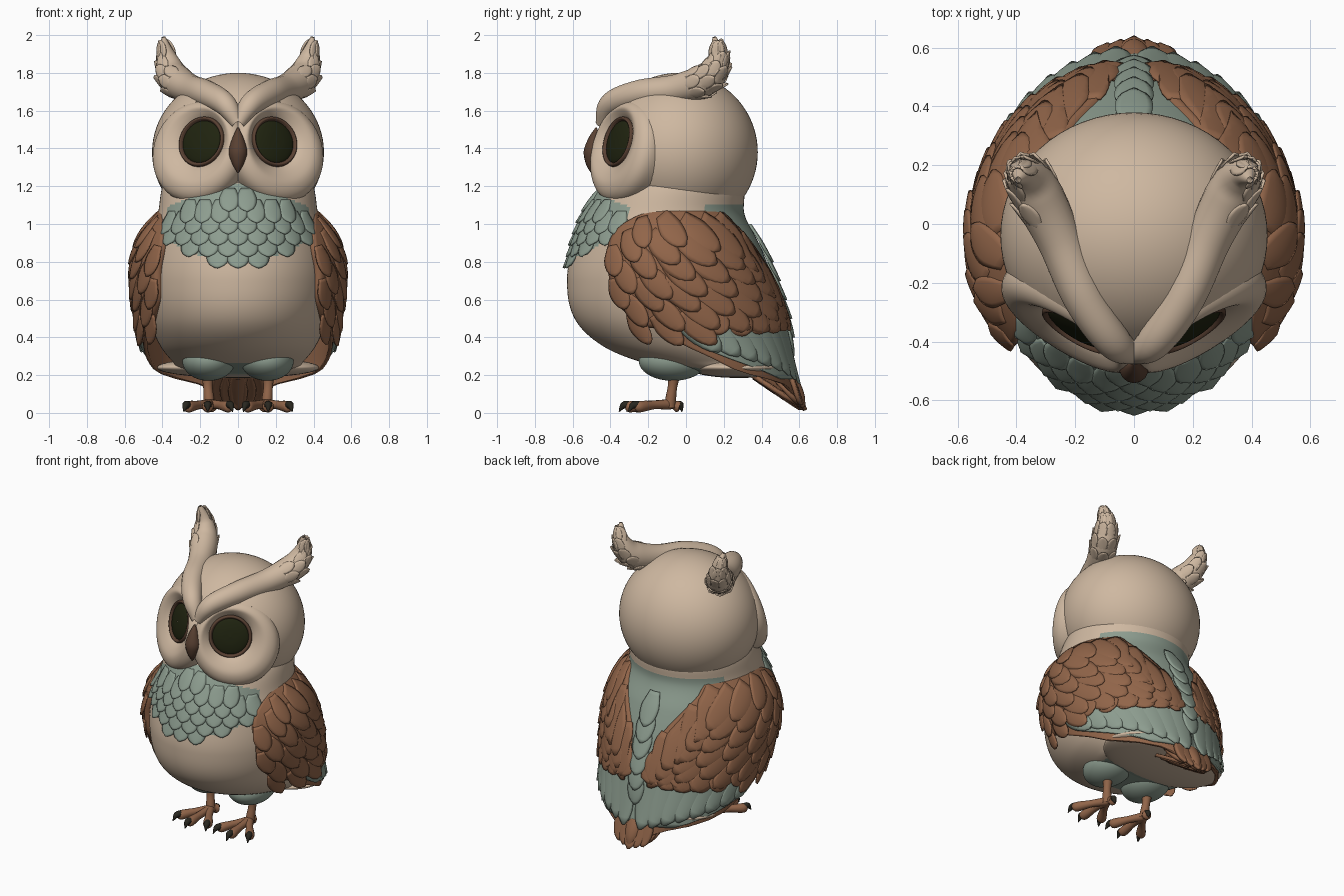
import bpy, bmesh, random
from math import sin, cos, pi, acos, sqrt
from mathutils import Vector, Matrix

random.seed(4)
if "Cube" in bpy.data.objects:
    bpy.data.objects.remove(bpy.data.objects["Cube"])


def material(name, rgb):
    m = bpy.data.materials.new(name)
    m.use_nodes = True
    m.diffuse_color = (*rgb, 1)
    m.node_tree.nodes["Principled BSDF"].inputs["Base Color"].default_value = (*rgb, 1)
    return m


CREAM = material("cream down", (0.62, 0.48, 0.355))
TEAL = material("sage feathers", (0.265, 0.335, 0.275))
BROWN = material("chestnut feathers", (0.285, 0.13, 0.067))
DARK = material("dark brown horn", (0.10, 0.052, 0.032))
EYE = material("eye green black", (0.014, 0.017, 0.005))
CLAW = material("claw black", (0.022, 0.02, 0.014))


def interp(table, x):
    """Smooth interpolation of table rows keyed by their first value."""
    x = min(max(x, table[0][0]), table[-1][0])
    k = next((i for i in range(len(table) - 1) if x <= table[i + 1][0]), 0)
    a, b = table[k], table[k + 1]
    p, n = table[max(k - 1, 0)], table[min(k + 2, len(table) - 1)]
    h = b[0] - a[0]
    t = (x - a[0]) / h
    out = []
    for j in range(1, len(a)):
        ma, mb = (b[j] - p[j]) / (b[0] - p[0]) * h, (n[j] - a[j]) / (n[0] - a[0]) * h
        c = b[j] - a[j]
        out.append(a[j] + t * (ma + t * (3 * c - 2 * ma - mb + t * (ma + mb - 2 * c))))
    return out


def grid(bm, fn, nu, nv, wrap=False):
    """Sheet of quads from fn(u, v), with u and v running from 0 to 1."""
    cols = nu if wrap else nu + 1
    vs = [[bm.verts.new(fn(i / nu, j / nv)) for i in range(cols)] for j in range(nv + 1)]
    for j in range(nv):
        for i in range(nu):
            k = (i + 1) % cols
            bm.faces.new((vs[j][i], vs[j][k], vs[j + 1][k], vs[j + 1][i]))


def make(name, bm, mats, mirror=False, solid=0, rule=None):
    if rule:
        for f in bm.faces:
            f.material_index = rule(f.calc_center_median())
    me = bpy.data.meshes.new(name)
    bm.to_mesh(me)
    bm.free()
    for m in mats:
        me.materials.append(m)
    ob = bpy.data.objects.new(name, me)
    bpy.context.collection.objects.link(ob)
    if solid:
        ob.modifiers.new("thickness", 'SOLIDIFY').thickness = solid
    if mirror:
        ob.modifiers.new("mirror", 'MIRROR')
    bpy.ops.object.select_all(action='DESELECT')
    ob.select_set(True)
    bpy.context.view_layer.objects.active = ob
    bpy.ops.object.shade_smooth_by_angle(angle=0.8)


def ellipsoid(bm, centre, size):
    bmesh.ops.create_uvsphere(bm, u_segments=64, v_segments=40, radius=1,
                              matrix=Matrix.Translation(centre) @ Matrix.Diagonal((*size, 1)))


def tube(bm, path, sides=14, rings=16):
    """Round sweep; path rows are (key, x, y, z, radius)."""
    end = path[-1][0]

    def fn(u, v):
        x, y, z, r = interp(path, v * end)
        t = (Vector(interp(path, v * end + .02)[:3]) - Vector(interp(path, v * end - .02)[:3])).normalized()
        s = t.cross(Vector((1, 0, .2))).normalized()
        return Vector((x, y, z)) + r * (s * cos(2 * pi * u) + t.cross(s) * sin(2 * pi * u))
    grid(bm, fn, sides, rings, True)


def leaf(bm, place, length, width, lift):
    """Domed feather; place(across, along, height) gives the position."""
    def fn(u, v):
        w = width * min(1, .6 + v) * sqrt(max(1 - max(0, (v - .45) / .56) ** 2, 0))
        a = 2 * u - 1
        return place(a * w, v * length, .008 + lift * v - .007 * a * a)
    grid(bm, fn, 6, 9)


# Cross-sections: height, front y, back y, half width
BODY = [(.19, .2, .3, .05), (.215, .03, .5, .28), (.27, -.24, .53, .345), (.36, -.45, .54, .415),
        (.5, -.59, .525, .47), (.7, -.63, .465, .49), (.9, -.595, .385, .47),
        (1.05, -.54, .31, .425), (1.2, -.45, .3, .40), (1.3, -.3, .2, .35)]
MANTLE = [(.06, -.2, .63, .38), (.2, -.35, .595, .49), (.4, -.52, .56, .54), (.55, -.6, .535, .565),
          (.7, -.64, .49, .58), (.85, -.63, .425, .565), (.98, -.59, .365, .51),
          (1.1, -.5, .29, .40), (1.16, -.45, .27, .3)]


def surf(table, th, z, off=0):
    f, b, r = interp(table, z)
    return Vector(((r + off) * sin(th), (f + b) / 2 - ((b - f) / 2 + off) * cos(th), z))


def angle_at(table, y, z):
    f, b, _ = interp(table, z)
    return acos(max(-1, min(1, (f + b - 2 * y) / (b - f))))


def surf_leaf(bm, table, th, z, length, width, tilt=0, base=0, lift=.022, limit=9):
    """Feather lying on a surface, pointing down and tilted to the back."""
    def place(a, l, h):
        t = th + (l * sin(tilt) - a * cos(tilt)) / .52
        return surf(table, min(t, limit), z - l * cos(tilt) - a * sin(tilt), base + h)
    leaf(bm, place, length, width, lift)


def in_bib(th, z, drop):
    return th < 1.12 and z - drop > .77 + .14 * th * th and z < 1.22 - .12 * th


# Body, with sage bib, back and patch between the legs
def body_rule(c):
    th = angle_at(BODY, c.y, c.z)
    back = th > 2.1 and .27 < c.z < 1.1
    under = c.z < .26 and -.22 < c.y < .08 and abs(c.x) < .28
    return int(in_bib(th, c.z, .04) or back or under)


bm = bmesh.new()
grid(bm, lambda u, v: surf(BODY, 2 * pi * u, .19 + 1.11 * v), 108, 90, True)
ellipsoid(bm, (0, .28, .24), (.43, .27, .055))
make("body", bm, [CREAM, TEAL], rule=body_rule)

# Bib scales
bm = bmesh.new()
for row in range(6):
    z = .89 + row * .06
    for k in range(-6, 7):
        th = (k + .5 * (row % 2)) * .22
        if in_bib(abs(th), z, .1):
            surf_leaf(bm, BODY, th, z, .122, .066, base=-.002)
make("bib_scales", bm, [TEAL], solid=.012)

# Wings: base shell and layered feathers
WING = [(.45, -.22, 3.0), (.5, -.3, 3.0), (.6, -.40, 3.0), (.75, -.43, 2.95), (.9, -.43, 2.75),
        (1.0, -.35, 2.55), (1.08, -.17, 2.35), (1.12, 0, 1.9)]


def wing_span(z):
    y, back = interp(WING, z)
    return angle_at(MANTLE, y, z), back


def wing_point(u, v):
    z = .45 + .67 * v
    a, b = wing_span(z)
    th = a + (b - a) * u
    return surf(MANTLE, th, z, -.012 - .03 * max(0, cos(th)))


bm = bmesh.new()
grid(bm, wing_point, 36, 24)
make("wing_shells", bm, [BROWN], True, .06)
bm = bmesh.new()
for row in range(7):
    z = .53 + row * .086
    a, b = wing_span(z)
    n = max(4, int((b - a) / .25))
    for k in range(n):
        s = (k + .25 + .4 * (row % 2)) / n
        th = a + (b - a) * s
        tilt = .1 + .75 * sin(pi * s)
        floor = .37 if s < .35 else .45
        length = max(.08, min(.16 + .2 * s, (z - floor) / cos(tilt)))
        surf_leaf(bm, MANTLE, th, z + random.uniform(-.015, .015), length, .058 + .045 * s,
                  tilt, -.014 - .03 * max(0, cos(th)), .02, b + .08)
make("wing_feathers", bm, [BROWN], True, .008)


# Lower back skirt and its chestnut rim
def shell(name, edge, off, mat):
    lo, hi = edge[0][0], edge[-1][0]

    def fn(u, v):
        z = lo + (hi - lo) * v
        a = angle_at(MANTLE, interp(edge, z)[0], z)
        return surf(MANTLE, a + (pi - a) * u, z, off)
    bm = bmesh.new()
    grid(bm, fn, 30, 14)
    make(name, bm, [mat], True, .02)


shell("skirt", [(.18, .52), (.23, .4), (.3, .2), (.38, .02), (.55, -.1)], -.015, TEAL)
shell("skirt_rim", [(.1, .6), (.15, .55), (.19, .41), (.22, .29), (.29, .14), (.37, -.04),
                    (.47, -.22)], -.03, BROWN)
bm = bmesh.new()
for k in range(8):
    surf_leaf(bm, MANTLE, 1.52 + k * .2, .56, .28 + .018 * k, .085, .6 - .07 * k, -.024, .022, 3.12)
make("skirt_feathers", bm, [TEAL], True, .008)

# Feathers down the middle of the back
bm = bmesh.new()
for k in range(6):
    surf_leaf(bm, BODY, pi, .5 + k * .1, .2, .07, base=.008)
make("back_feathers", bm, [TEAL], solid=.01)


def flat_leaf(bm, root, d, n, length, width, lift=.02):
    d = d.normalized()
    n = (n - d * n.dot(d)).normalized()
    e = d.cross(n)
    leaf(bm, lambda a, l, h: root + e * a + d * l + n * h, length, width, lift)


# Tail: solid core under a fan in layers
bm = bmesh.new()
tube(bm, [(0, 0, .42, .25, .10), (1, 0, .52, .155, .078), (2, 0, .585, .08, .05), (3, 0, .625, .03, .01)], 20)
make("tail_core", bm, [BROWN])
bm = bmesh.new()
for y0, z0, y1 in ((.55, .24, .615), (.44, .225, .61), (.34, .215, .6)):
    for k in range(-2, 3):
        root = Vector((k * .045, y0, z0))
        d = Vector((k * .045, y1 - .012 * abs(k), .01 + .015 * abs(k))) - root
        flat_leaf(bm, root, d, Vector((0, 1, .6)), d.length, .055)
make("tail_feathers", bm, [BROWN], solid=.022)

# Face frame, turned outward and up: facing, sideways and up
N = Vector((.5, -.83, .25)).normalized()
T = Vector((.857, .516, 0)).normalized()
UP = N.cross(T)
DISC = Vector((.22, -.345, 1.39))
SOCKET = DISC - T * .03 + UP * .045

# Head, flattened behind the eyes
bm = bmesh.new()
ellipsoid(bm, (0, -.04, 1.38), (.455, .42, .42))
for v in bm.verts:
    side = -1 if v.co.x < 0 else 1
    q = Vector((abs(v.co.x), v.co.y, v.co.z)) - SOCKET
    depth = q.dot(N) + .06
    if depth > 0 and (q - N * q.dot(N)).length < .2:
        v.co -= Vector((N.x * side, N.y, N.z)) * depth
make("head", bm, [CREAM])


# Face discs and eyes
def dish(name, profile, mat):
    """Profile rows are (key, radius, height, shift toward the eye centre)."""
    def fn(u, v):
        r, h, s = interp(profile, v * profile[-1][0])
        a = 2 * pi * u
        return DISC + (SOCKET - DISC) * s + T * (r * cos(a)) + UP * (r * sin(a)) + N * h
    bm = bmesh.new()
    grid(bm, fn, 48, 24, True)
    make(name, bm, [mat], True)


dish("face_discs", [(0, .27, -.12, 0), (1, .277, -.03, 0), (2, .255, .02, .1), (3, .21, .043, .4),
                    (4, .165, .028, .8), (5, .13, .0, 1), (6, .1, -.03, 1)], CREAM)
dish("eye_rims", [(0, .139, -.02, 1), (1, .135, .016, 1), (2, .122, .022, 1), (3, .106, -.01, 1)], DARK)
dish("eyes", [(0, .119, -.01, 1), (1, .11, .012, 1), (2, .06, .026, 1), (3, .001, .03, 1)], EYE)

# Beak
bm = bmesh.new()
tube(bm, [(0, 0, -.475, 1.51, .004), (1, 0, -.485, 1.45, .032), (2, 0, -.492, 1.38, .05),
          (3, 0, -.5, 1.32, .032), (4, 0, -.5, 1.27, .003)])
make("beak", bm, [DARK])

# Brows sweeping up into ear tufts
BROW = [(0, 0, -.445, 1.53, .035), (1, .07, -.40, 1.635, .06), (2, .17, -.25, 1.69, .072),
        (3, .255, -.05, 1.715, .078), (4, .335, .11, 1.77, .086), (5, .372, .17, 1.87, .056),
        (6, .395, .15, 1.99, .01)]
bm = bmesh.new()
tube(bm, BROW, 20, 40)
make("brows", bm, [CREAM], True)
bm = bmesh.new()
for row in range(5):
    t = 3.4 + row * .4
    *p, r = interp(BROW, t)
    *q, r2 = interp(BROW, t + .3)
    step = Vector(q) - Vector(p)
    s = step.cross(Vector((1, 0, .2))).normalized()
    w = step.normalized().cross(s)
    for k in range(8):
        a = (k + .5 * (row % 2)) * pi / 4
        n = s * cos(a) + w * sin(a)
        if n.x + n.y > -.35:
            flat_leaf(bm, Vector(p) + n * (r - .01), step + n * (r2 - r), n, .11, .036, .012)
make("ear_tuft_feathers", bm, [CREAM], True, .008)

# Thighs, legs, toes and claws
bm = bmesh.new()
ellipsoid(bm, (.155, -.07, .275), (.14, .18, .105))
make("thighs", bm, [TEAL], True)
feet, claws = bmesh.new(), bmesh.new()
tube(feet, [(0, .16, -.06, .24, .045), (1, .16, -.07, .15, .026), (2, .155, -.08, .08, .028),
            (3, .15, -.085, .03, .03)])
for x, y, tx, ty in ((.05, -.26, -.4, -1), (.16, -.30, 0, -1), (.265, -.25, .4, -1), (.14, -.04, 0, .35)):
    tube(feet, [(0, .15, -.09, .045, .028), (1, (x + .15) / 2, (y - .09) / 2, .042, .023),
                (2, x, y, .032, .03), (3, x + tx * .025, y + ty * .025, .03, .004)])
    tube(claws, [(0, x, y, .042, .022), (1, x + tx * .03, y + ty * .03, .04, .019),
                 (2, x + tx * .055, y + ty * .055, .006, .002)], 10, 10)
make("legs_and_toes", feet, [BROWN], True)
make("claws", claws, [CLAW], True)
